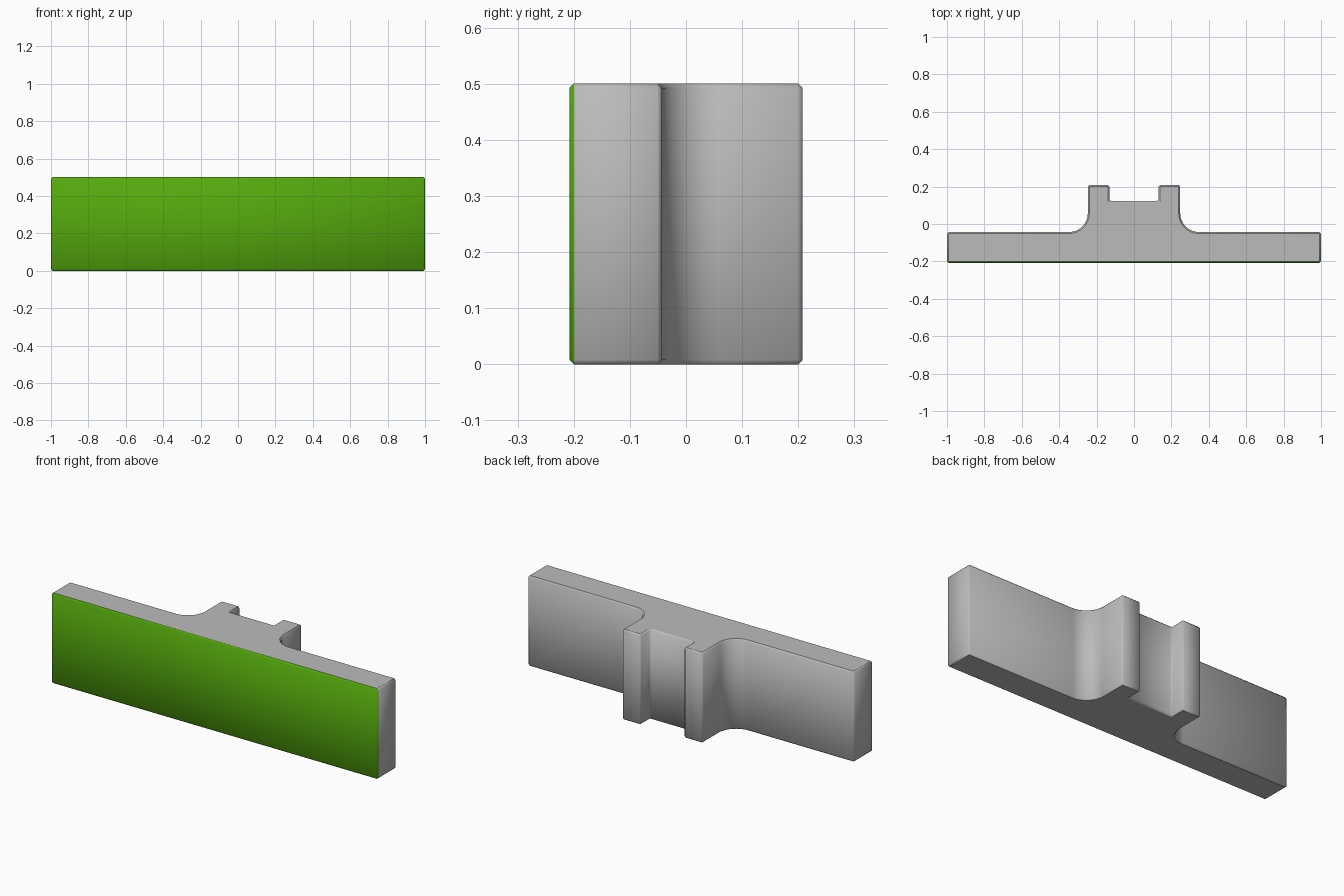
import bpy, bmesh
from math import sin, cos, pi, radians

cube = bpy.data.objects.get("Cube")
if cube:
    bpy.data.objects.remove(cube, do_unlink=True)


def material(name, colour):
    mat = bpy.data.materials.new(name)
    mat.use_nodes = True
    mat.diffuse_color = colour
    mat.node_tree.nodes["Principled BSDF"].inputs["Base Color"].default_value = colour
    return mat


HEIGHT, FRONT, BACK, FLANGE = 0.5, -0.208, 0.208, -0.043
STEM, SLOT, SLOT_FLOOR, FILLET = 0.247, 0.132, 0.124, 0.1

# Half of the plan outline: flange, fillet, stem and slot
half = [(1, FRONT), (1, FLANGE)]
for i in range(9):
    a = pi / 2 * i / 8
    half.append((STEM + FILLET * (1 - sin(a)), FLANGE + FILLET * (1 - cos(a))))
half += [(STEM, BACK), (SLOT, BACK), (SLOT, SLOT_FLOOR)]
outline = half + [(-x, y) for x, y in reversed(half)]

# Extrude the outline upwards and chamfer its sharp edges
bm = bmesh.new()
base = bm.faces.new([bm.verts.new((x, y, 0)) for x, y in outline])
top = bmesh.ops.extrude_face_region(bm, geom=[base], use_keep_orig=True)["geom"]
bmesh.ops.translate(bm, vec=(0, 0, HEIGHT),
                    verts=[v for v in top if isinstance(v, bmesh.types.BMVert)])
bmesh.ops.recalc_face_normals(bm, faces=bm.faces)
sharp = [e for e in bm.edges if e.calc_face_angle(0) > radians(30)]
bmesh.ops.bevel(bm, geom=sharp, offset=0.008, offset_type='OFFSET',
                segments=1, profile=0.5, affect='EDGES')

# Green front with its chamfers, flat end caps, smooth sides
bm.normal_update()
for f in bm.faces:
    f.material_index = int(f.normal.y < -0.5 and f.calc_center_median().y < FRONT + 0.01)
    f.smooth = abs(f.normal.z) < 0.99

mesh = bpy.data.meshes.new("slotted_bracket")
bm.to_mesh(mesh)
bm.free()
mesh.materials.append(material("grey", (0.5, 0.5, 0.5, 1)))
mesh.materials.append(material("green", (0.09, 0.4, 0.004, 1)))
bracket = bpy.data.objects.new("slotted_bracket", mesh)
bpy.context.collection.objects.link(bracket)
